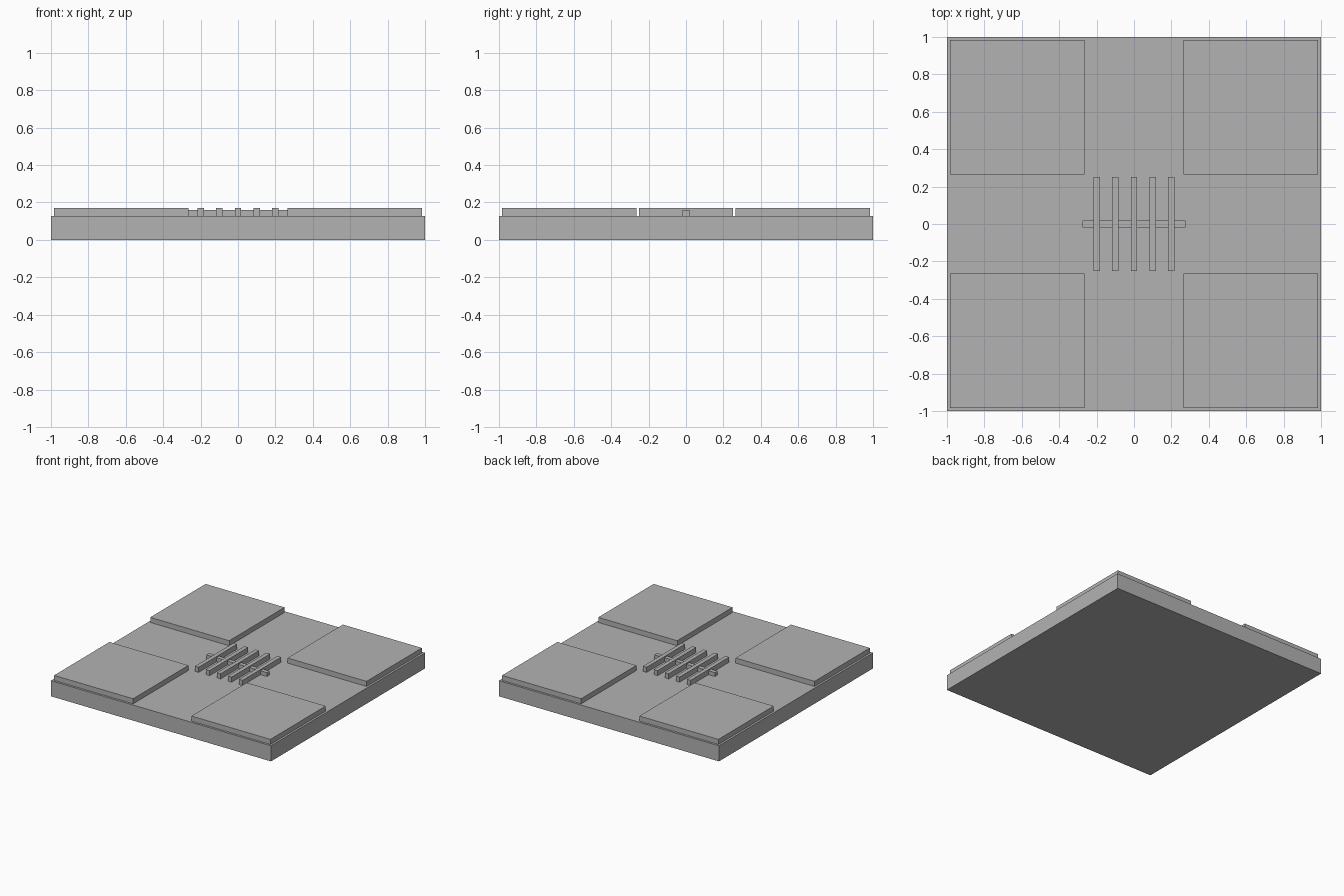
import bpy

cube = bpy.data.objects.get("Cube")
if cube:
    bpy.data.objects.remove(cube, do_unlink=True)

# Single stone grey
grey = bpy.data.materials.new("stone_grey")
grey.use_nodes = True
colour = (0.45, 0.45, 0.45, 1)
grey.diffuse_color = colour
grey.node_tree.nodes["Principled BSDF"].inputs["Base Color"].default_value = colour

BASE_TOP = 0.128
RAISED_TOP = 0.17


def box(name, x, y, width, depth, bottom, top):
    bpy.ops.mesh.primitive_cube_add(size=1, location=(x, y, (bottom + top) / 2))
    part = bpy.context.object
    part.name = name
    part.scale = (width, depth, top - bottom)
    bpy.ops.object.transform_apply(location=False, rotation=False, scale=True)
    part.data.materials.append(grey)
    return part


# Square base slab
box("base_slab", 0, 0, 2, 2, 0, BASE_TOP)

# Raised plates on the four corners
inner, outer = 0.265, 0.983
centre, size = (inner + outer) / 2, outer - inner
for side, sx in (("left", 1), ("right", -1)):
    for end, sy in (("front", -1), ("back", 1)):
        box(f"corner_plate_{end}_{side}", sx * centre, sy * centre,
            size, size, BASE_TOP, RAISED_TOP)

# Central grate: five bars over one crossbar
for i in range(5):
    box(f"grate_bar_{i + 1}", (i - 2) * 0.1, 0, 0.034, 0.5, BASE_TOP, RAISED_TOP)
box("grate_crossbar", 0, 0, 0.55, 0.036, BASE_TOP, 0.16)
